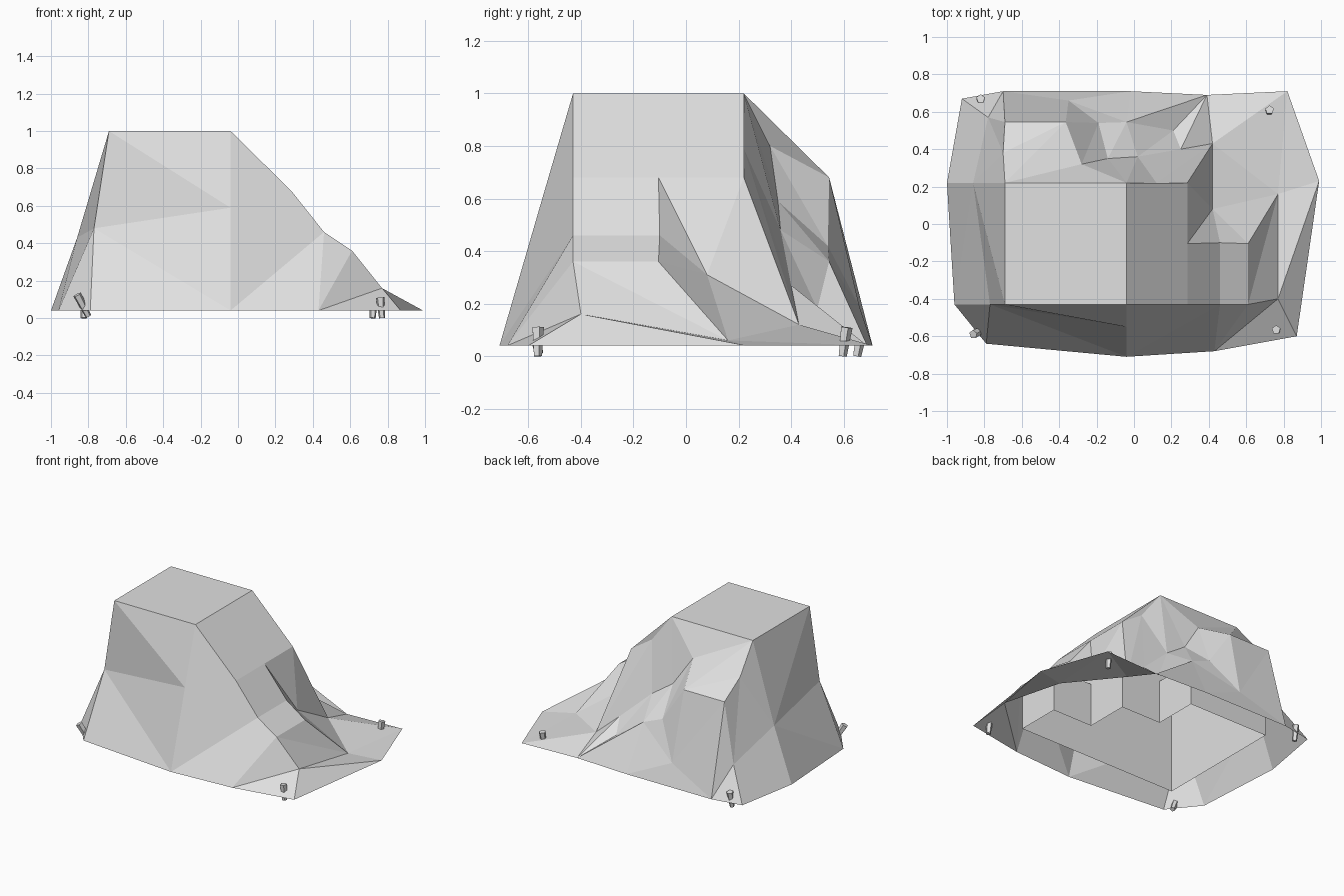
import bpy
import bmesh
from mathutils import Vector

cube = bpy.data.objects.get("Cube")
if cube:
    bpy.data.objects.remove(cube)

GROUND = 0.04
STEP = 0.325

grey = bpy.data.materials.new("plain_grey")
grey.use_nodes = True
tone = (0.75, 0.75, 0.75, 1)
grey.diffuse_color = tone
grey.node_tree.nodes["Principled BSDF"].inputs["Base Color"].default_value = tone


def grid(i, j, k):
    """Corner of the crate grid: column, row, level."""
    return Vector((-0.69 + STEP * i, -0.43 + STEP * j, GROUND + 0.32 * k))


def finish(bm, name):
    bmesh.ops.remove_doubles(bm, verts=bm.verts, dist=0.0005)
    bmesh.ops.recalc_face_normals(bm, faces=bm.faces)
    mesh = bpy.data.meshes.new(name)
    bm.to_mesh(mesh)
    bm.free()
    mesh.materials.append(grey)
    ob = bpy.data.objects.new(name, mesh)
    bpy.context.collection.objects.link(ob)
    return ob


# Stacked crates: an open-bottomed stepped shell, one height per grid cell
heights = {(0, 0): 3, (1, 0): 3, (0, 1): 3, (1, 1): 3, (0, 2): 2,
           (1, 2): 1, (2, 0): 2, (2, 1): 2, (3, 0): 1}
core = grid(2, 1, 0)
bm = bmesh.new()


def crate_face(corners):
    bm.faces.new([bm.verts.new(core.lerp(grid(*c), 0.98)) for c in corners])


for (i, j), top in heights.items():
    ring = [(i, j), (i + 1, j), (i + 1, j + 1), (i, j + 1)]
    crate_face([(*c, top) for c in ring])
    sides = [(i, j - 1), (i + 1, j), (i, j + 1), (i - 1, j)]
    for n, side in enumerate(sides):
        a, b = ring[n], ring[(n + 1) % 4]
        for level in range(heights.get(side, 0), top):
            crate_face([(*a, level), (*b, level), (*b, level + 1), (*a, level + 1)])
finish(bm, "covered_crates")

# Cloth points resting on crate corners
points = {
    "top_a": grid(0, 0, 3), "top_b": grid(2, 0, 3),
    "top_c": grid(2, 2, 3), "top_d": grid(0, 2, 3),
    "mid_front": grid(3, 0, 2), "mid_side": grid(3, 1, 2), "mid_back": grid(3, 2, 2),
    "low_front": grid(4, 0, 1), "low_back": grid(4, 1, 1),
    "rear_out": grid(0, 3, 2), "rear_in": grid(1, 3, 2), "rear_low": grid(2, 3, 1),
}

# Hem points on the ground
hem = {
    "hem_fl": (-0.79, -0.64), "hem_f": (-0.04, -0.71), "hem_fm": (0.43, -0.68),
    "hem_fr": (0.87, -0.6), "hem_r": (0.99, 0.23), "hem_br": (0.82, 0.71),
    "hem_bm": (0.39, 0.69), "hem_b": (-0.02, 0.71), "hem_bn": (-0.7, 0.71),
    "hem_bl": (-0.92, 0.67), "hem_l": (-1, 0.22), "hem_lf": (-0.96, -0.43),
}
points.update({name: Vector((*xy, GROUND)) for name, xy in hem.items()})

# Free folds and sags between the crates and the hem
folds = {
    "front_sag": (-0.04, -0.55, 0.59), "left_front": (-0.77, -0.43, 0.48),
    "left_back": (-0.86, 0.22, 0.43), "corner": (-0.78, 0.57, 0.26),
    "shoulder": (-0.7, 0.38, 0.8), "ridge": (-0.28, 0.32, 0.8),
    "notch_up": (-0.14, 0.35, 0.59), "notch_side": (0.02, 0.36, 0.48),
    "notch_low": (-0.19, 0.54, 0.42), "back_sag": (-0.35, 0.66, 0.19),
    "tuck_low": (0.21, 0.5, 0.18), "tuck_up": (0.25, 0.4, 0.27),
    "gully": (0.42, 0.43, 0.12), "hollow": (0.42, 0.08, 0.31),
    "crest": (0.12, 0.22, 0.79), "step_front": (0.46, -0.43, 0.46),
    "step_back": (0.46, -0.1, 0.46), "skirt_front": (0.77, -0.4, 0.16),
    "skirt_back": (0.77, 0.16, 0.06),
}
points.update({name: Vector(p) for name, p in folds.items()})

# Creased cloth: triangles fanning out from one fold point
fans = {
    "front_sag": "top_b top_a left_front hem_f",
    "left_front": "hem_f hem_fl hem_lf left_back top_a",
    "hem_fm": "hem_f step_front low_front skirt_front hem_fr",
    "left_back": "top_a top_d shoulder corner",
    "corner": "shoulder rear_out hem_bn hem_bl",
    "rear_in": "top_d shoulder rear_out back_sag notch_low ridge top_d",
    "back_sag": "rear_out hem_bn hem_b rear_low notch_low",
    "hem_bm": "hem_b rear_low tuck_low tuck_up gully hem_br",
    "notch_up": "top_c ridge notch_low rear_low notch_side top_c",
    "notch_side": "rear_low tuck_low tuck_up crest top_c",
    "crest": "tuck_up gully mid_back top_c",
    "hollow": "mid_back gully skirt_back low_back step_back mid_side mid_back",
    "skirt_back": "low_back low_front skirt_front hem_r hem_br gully",
}

# Taut cloth: single flat panels
panels = [
    "top_a top_b top_c top_d",
    "top_b front_sag hem_f step_front mid_front",
    "left_back hem_lf hem_l",
    "left_back hem_l hem_bl corner",
    "top_d ridge top_c",
    "top_b top_c mid_back",
    "top_b mid_back mid_side mid_front",
    "mid_front mid_side step_back step_front",
    "step_front step_back low_back low_front",
    "skirt_front hem_r hem_fr",
]

bm = bmesh.new()
verts = {name: bm.verts.new(p) for name, p in points.items()}
for apex, rim in fans.items():
    rim = rim.split()
    for a, b in zip(rim, rim[1:]):
        bm.faces.new([verts[apex], verts[a], verts[b]])
for panel in panels:
    bm.faces.new([verts[name] for name in panel.split()])
finish(bm, "draped_tarp")

# Tapered five-sided pegs holding the corners: foot and head positions
pegs = {
    "peg_front_right": ((-0.8, -0.56, 0.01), (-0.86, -0.59, 0.125)),
    "peg_front_left": ((0.77, -0.565, 0), (0.76, -0.565, 0.11)),
    "peg_back_left": ((0.72, 0.595, 0), (0.725, 0.61, 0.11)),
    "peg_back_right": ((-0.825, 0.65, 0), (-0.82, 0.67, 0.11)),
}
for name, (foot, head) in pegs.items():
    foot, head = Vector(foot), Vector(head)
    axis = head - foot
    bm = bmesh.new()
    bmesh.ops.create_cone(bm, cap_ends=True, segments=5, radius1=0.017,
                          radius2=0.024, depth=axis.length)
    ob = finish(bm, name)
    ob.location = (foot + head) / 2
    ob.rotation_mode = "QUATERNION"
    ob.rotation_quaternion = Vector((0, 0, 1)).rotation_difference(axis)
